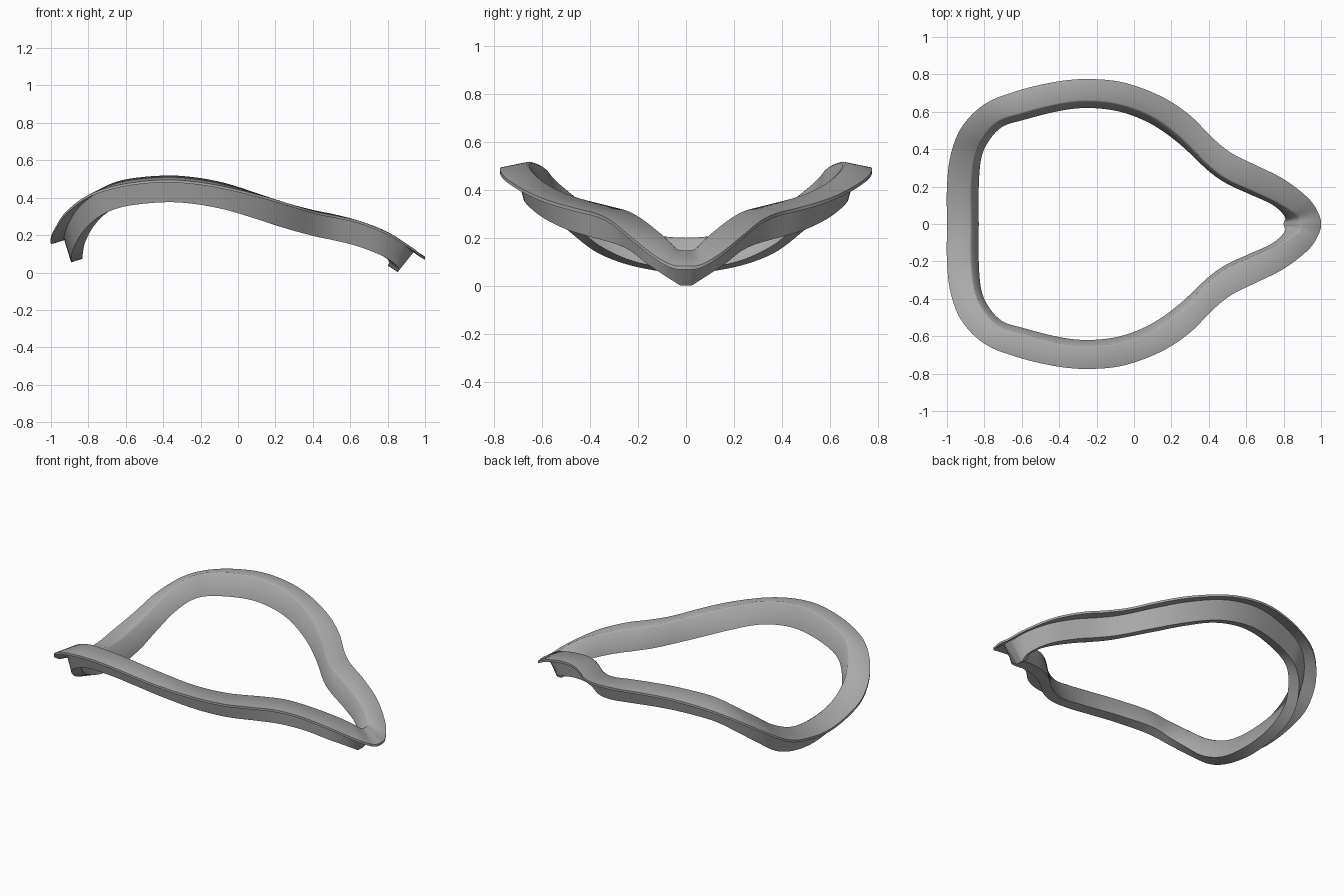
import bpy
import math
from mathutils import Vector

cube = bpy.data.objects.get("Cube")
if cube:
    bpy.data.objects.remove(cube, do_unlink=True)

# Half of the ring, nose to chin: outer flange edge, inner ridge, wall lean
STATIONS = [
    (1, 0, .085, .89, 0, .155, .09),
    (.985, .06, .09, .882, .035, .16, .08),
    (.93, .14, .135, .84, .07, .195, .045),
    (.8, .24, .215, .75, .12, .24, .02),
    (.65, .315, .275, .62, .18, .285, .02),
    (.52, .38, .305, .5, .235, .315, .02),
    (.42, .46, .325, .4, .31, .335, .025),
    (.3, .58, .36, .25, .46, .375, .03),
    (.15, .68, .405, .1, .57, .425, .035),
    (-.05, .755, .455, -.07, .635, .48, .035),
    (-.24, .775, .487, -.24, .655, .512, .035),
    (-.42, .76, .495, -.4, .64, .52, .035),
    (-.63, .71, .47, -.6, .59, .5, .035),
    (-.8, .64, .415, -.72, .55, .455, .035),
    (-.92, .52, .325, -.8, .47, .385, .035),
    (-.98, .37, .235, -.85, .36, .3, .035),
    (-1, .2, .19, -.87, .2, .23, .04),
    (-1, 0, .165, -.87, 0, .205, .04),
]
STEPS = 6
FLANGE_THICKNESS = Vector((0, 0, .014))


def mirrored(station):
    ox, oy, oz, rx, ry, rz, lean = station
    return (ox, -oy, oz, rx, -ry, rz, lean)


def smooth_loop(points, steps):
    """Closed Catmull-Rom interpolation of equal-length tuples."""
    count = len(points)
    result = []
    for i in range(count):
        group = [points[(i + k) % count] for k in (-1, 0, 1, 2)]
        for s in range(steps):
            t = s / steps
            result.append([
                b + .5 * t * (c - a + t * (2 * a - 5 * b + 4 * c - d
                                           + t * (3 * (b - c) + d - a)))
                for a, b, c, d in zip(*group)])
    return result


def cross_section(station):
    """Thin sloping flange with a thicker wall hanging from its inner half."""
    outer, ridge, lean = Vector(station[:3]), Vector(station[3:6]), station[6]
    across = outer - ridge
    inward = Vector((-across.x, -across.y, 0)).normalized()
    depth = .142 - .27 * lean
    wall_inner = ridge + inward * lean - Vector((0, 0, depth))
    return [
        ridge + across * .07,
        outer,
        outer - FLANGE_THICKNESS,
        ridge + across * .45 - FLANGE_THICKNESS,
        wall_inner + across * .48,
        wall_inner,
        ridge.lerp(wall_inner, .07),
    ]


# Seal ring: sweep the section round the closed loop
loop = STATIONS + [mirrored(s) for s in reversed(STATIONS[1:-1])]
sections = [cross_section(s) for s in smooth_loop(loop, STEPS)]
size = len(sections[0])
verts = [p for section in sections for p in section]
faces = []
for i in range(len(sections)):
    j = (i + 1) % len(sections)
    for k in range(size):
        n = (k + 1) % size
        faces.append((i * size + k, i * size + n, j * size + n, j * size + k))

mesh = bpy.data.meshes.new("seal_ring")
mesh.from_pydata(verts, [], faces)
mesh.update()
ring = bpy.data.objects.new("seal_ring", mesh)
bpy.context.collection.objects.link(ring)

# Make the normals face outward, then smooth along the sweep
bpy.ops.object.select_all(action='DESELECT')
ring.select_set(True)
bpy.context.view_layer.objects.active = ring
bpy.ops.object.mode_set(mode='EDIT')
bpy.ops.mesh.select_all(action='SELECT')
bpy.ops.mesh.normals_make_consistent(inside=False)
bpy.ops.object.mode_set(mode='OBJECT')
bpy.ops.object.shade_smooth_by_angle(angle=math.radians(50))

# Plain grey rubber
grey = bpy.data.materials.new("grey_rubber")
grey.use_nodes = True
color = (.4, .4, .4, 1)
grey.diffuse_color = color
grey.node_tree.nodes["Principled BSDF"].inputs["Base Color"].default_value = color
mesh.materials.append(grey)
